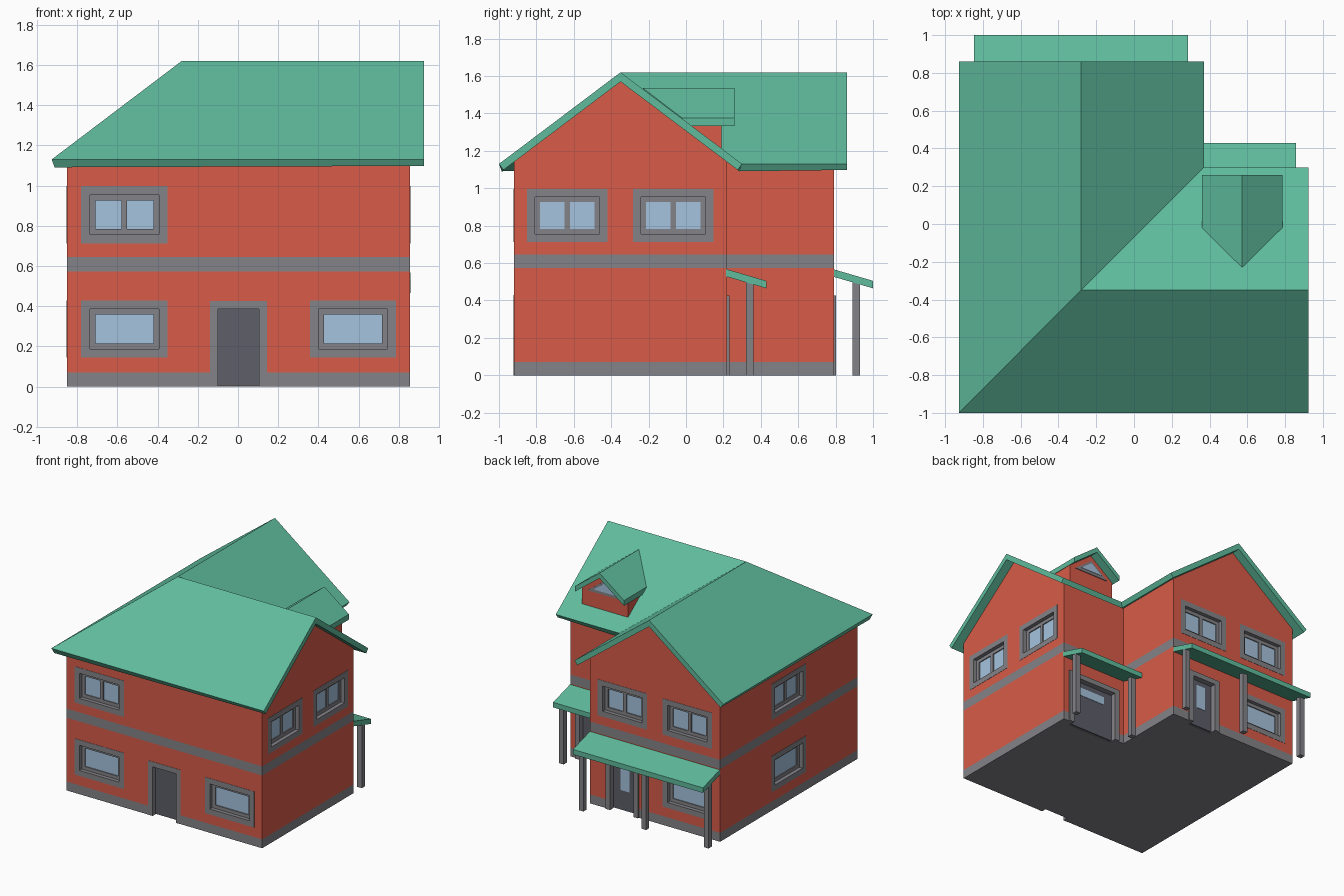
import bpy, bmesh
from mathutils import Vector as V

if "Cube" in bpy.data.objects:
    bpy.data.objects.remove(bpy.data.objects["Cube"])


def mat(name, r, g, b):
    m = bpy.data.materials.new(name)
    m.diffuse_color = (r, g, b, 1)
    m.use_nodes = True
    m.node_tree.nodes["Principled BSDF"].inputs["Base Color"].default_value = m.diffuse_color
    return m


RED = mat("red_wall", 0.69, 0.105, 0.065)
GREEN = mat("green_roof", 0.115, 0.50, 0.335)
GREY = mat("grey_trim", 0.23, 0.23, 0.25)
DARK = mat("dark_door", 0.11, 0.112, 0.14)
GLASS = mat("pale_glass", 0.38, 0.55, 0.73)

# wall frames: direction along the wall, outward normal, distance of the wall plane
FRONT = (V((1, 0, 0)), V((0, -1, 0)), 0.92)
RIGHT = (V((0, 1, 0)), V((1, 0, 0)), 0.855)
BACK = (V((1, 0, 0)), V((0, 1, 0)), 0.79)
INNER = (V((1, 0, 0)), V((0, 1, 0)), 0.22)
LEFT = (V((0, 1, 0)), V((-1, 0, 0)), 0.85)
DORMER = (V((1, 0, 0)), V((0, 1, 0)), 0.19)
WORLD = (V((1, 0, 0)), V((0, 1, 0)), 0)


def finish(name, bm, material):
    bmesh.ops.recalc_face_normals(bm, faces=bm.faces)
    me = bpy.data.meshes.new(name)
    bm.to_mesh(me)
    bm.free()
    ob = bpy.data.objects.new(name, me)
    bpy.context.collection.objects.link(ob)
    if material:
        me.materials.append(material)
    return ob


def sweep(bm, pts, faces, offset):
    """Surface of faces, extruded by an offset into a solid."""
    vs = [bm.verts.new(p) for p in pts]
    fs = [bm.faces.new([vs[i] for i in f]) for f in faces]
    res = bmesh.ops.extrude_face_region(bm, geom=fs, use_keep_orig=True)
    new = [g for g in res["geom"] if isinstance(g, bmesh.types.BMVert)]
    bmesh.ops.translate(bm, verts=new, vec=V(offset))


def panels(name, wall, outlines, w0, w1, material):
    """Outlines drawn on a wall plane, thickened from depth w0 to w1."""
    u, n, d = wall
    bm = bmesh.new()
    for o in outlines:
        pts = [u * a + n * (d + w0) + V((0, 0, z)) for a, z in o]
        sweep(bm, pts, [range(len(o))], n * (w1 - w0))
    return finish(name, bm, material)


def rect(a0, a1, z0, z1):
    return [(a0, z0), (a1, z0), (a1, z1), (a0, z1)]


def ring(a0, a1, z0, z1, t, sill=True):
    zb = z0 + t if sill else z0
    r = [rect(a0, a0 + t, z0, z1), rect(a1 - t, a1, z0, z1),
         rect(a0 + t, a1 - t, z1 - t, z1)]
    return r + [rect(a0 + t, a1 - t, z0, zb)] if sill else r


def slab(name, pts, faces, offset, material):
    bm = bmesh.new()
    sweep(bm, pts, faces, offset)
    return finish(name, bm, material)


# L-shaped storeys: base, lower wall, band, upper wall
PLAN = [(-.85, -.92), (.855, -.92), (.855, .22), (.285, .22), (.285, .79), (-.85, .79)]
storeys = {}
for name, z0, z1, m in (("base", 0, .07, GREY), ("lower_wall", .07, .573, RED),
                        ("band", .573, .645, GREY), ("upper_wall", .645, 1.15, RED)):
    storeys[name] = slab(name, [(x, y, z0) for x, y in PLAN], [range(6)], (0, 0, z1 - z0), m)

# gable ends
for name, wall, c in (("back_gable", BACK, -.2825), ("right_gable", RIGHT, -.35)):
    h = .5675 if wall is BACK else .57
    panels(name, wall, [[(c - h, 1.12), (c + h, 1.12), (c + h, 1.145), (c, 1.575),
                         (c - h, 1.145)]], -.08, 0, RED)

cutters = []


def cut(wall, a0, a1, z0, z1):
    cutters.append(panels("opening_cutter", wall, [rect(a0, a1, z0, z1)], -.045, .05, None))


def window(name, wall, c, z, double):
    a0, a1, z0, z1 = c - .215, c + .215, z - .142, z + .142
    cut(wall, a0 + .02, a1 - .02, z0 + .02, z1 - .02)
    panels(name + "_trim", wall, ring(a0, a1, z0, z1, .043), -.045, .002, GREY)
    sash = ring(a0 + .043, a1 - .043, z0 + .043, z1 - .043, .027)
    if double:
        sash.append(rect(c - .014, c + .014, z0 + .07, z1 - .07))
    panels(name + "_sash", wall, sash, -.045, -.028, GREY)
    panels(name + "_glass", wall, [rect(a0 + .06, a1 - .06, z0 + .06, z1 - .06)],
           -.046, -.036, GLASS)


def door(name, wall, c, half, out, pane=None):
    cut(wall, c - half + .02, c + half - .02, -.05, .405)
    panels(name + "_trim", wall, ring(c - half, c + half, 0, .427, .04, False), -.045, out, GREY)
    panels(name, wall, [rect(c - half + .03, c + half - .03, .005, .395)], -.046, -.032, DARK)
    if pane:
        w, z0, z1 = pane
        panels(name + "_glass", wall, [rect(c - w, c + w, z0, z1)], -.04, -.029, GLASS)


# windows
HIGH, LOW = .855, .287
for name, wall, c, z in (
        ("front_upper_window", FRONT, -.565, HIGH), ("front_lower_left_window", FRONT, -.565, LOW),
        ("front_lower_right_window", FRONT, .572, LOW),
        ("right_front_window", RIGHT, -.635, HIGH), ("right_back_window", RIGHT, -.068, HIGH),
        ("back_upper_left_window", BACK, -.565, HIGH), ("back_upper_right_window", BACK, 0, HIGH),
        ("back_lower_window", BACK, -.565, LOW),
        ("left_upper_window", LEFT, -.065, HIGH), ("left_lower_window", LEFT, -.065, LOW)):
    window(name, wall, c, z, z == HIGH)

# doors
door("front_door", FRONT, .003, .142, .002)
door("back_door", BACK, 0, .142, .012, (.04, .16, .35))
door("garage_door", INNER, .57, .235, .012, (.125, .28, .345))

# cut the openings out of the walls
bpy.ops.object.select_all(action='DESELECT')
for c in cutters:
    c.select_set(True)
bpy.context.view_layer.objects.active = cutters[0]
bpy.ops.object.join()
cutter = cutters[0]
cutter.name = "opening_cutter"
cutter.hide_render = True
cutter.hide_set(True)
for name in ("base", "lower_wall", "upper_wall"):
    mod = storeys[name].modifiers.new("openings", 'BOOLEAN')
    mod.operation = 'DIFFERENCE'
    mod.solver = 'EXACT'
    mod.object = cutter

# main roof: two gabled wings meeting at a hip and a valley
E, R = 1.13, 1.62
pts = [(-.927, -1, E), (.925, -1, E), (.925, -.35, R), (-.28, -.35, R), (-.28, .86, R),
       (-.927, .86, E), (.37, .30, E), (.37, .86, E), (.925, .30, E)]
bm = bmesh.new()
vs = [bm.verts.new(p) for p in pts]
for f in ((0, 1, 2, 3), (0, 3, 4, 5), (3, 2, 8, 6), (3, 6, 7, 4)):
    bm.faces.new([vs[i] for i in f])
roof = finish("main_roof", bm, GREEN)
if roof.data.polygons[0].normal.z < 0:
    roof.data.flip_normals()
mod = roof.modifiers.new("thickness", 'SOLIDIFY')
mod.thickness = .04
mod.offset = -1
mod.use_even_offset = True
mod.use_quality_normals = True

# dormer with triangular window
cx = .572
slab("dormer_roof", [(cx, -.23, 1.535), (cx, .26, 1.535), (cx - .213, .26, 1.375),
                     (cx - .213, -.02, 1.375), (cx + .213, .26, 1.375), (cx + .213, -.02, 1.375)],
     [(0, 1, 2, 3), (0, 5, 4, 1)], (0, 0, -.042), GREEN)
panels("dormer_wall", DORMER, [[(cx - .2, 1.2), (cx + .2, 1.2), (cx + .2, 1.35),
                               (cx, 1.5), (cx - .2, 1.35)]], -.21, 0, RED)
for name, h, z, w, m in (("dormer_window_trim", .15, 1.335, .006, GREY),
                         ("dormer_window_glass", .095, 1.357, .009, GLASS)):
    panels(name, DORMER, [[(cx - h, z), (cx + h, z), (cx, z + h * .76)]], -.01, w, m)

# porches: sloping roof slab on square posts
for name, x0, x1, y, xs in (("back_porch", -.848, .285, .79, (-.828, -.2825, .263)),
                            ("garage_porch", .285, .857, .22, (.307, .835))):
    slab(name + "_roof", [(x0, y - .005, .568), (x1, y - .005, .568),
                          (x1, y + .21, .505), (x0, y + .21, .505)],
         [(0, 1, 2, 3)], (0, 0, -.04), GREEN)
    for i, x in enumerate(xs):
        panels(f"{name}_post_{i + 1}", WORLD, [rect(x - .02, x + .02, 0, .495)],
               y + .10, y + .14, GREY)
